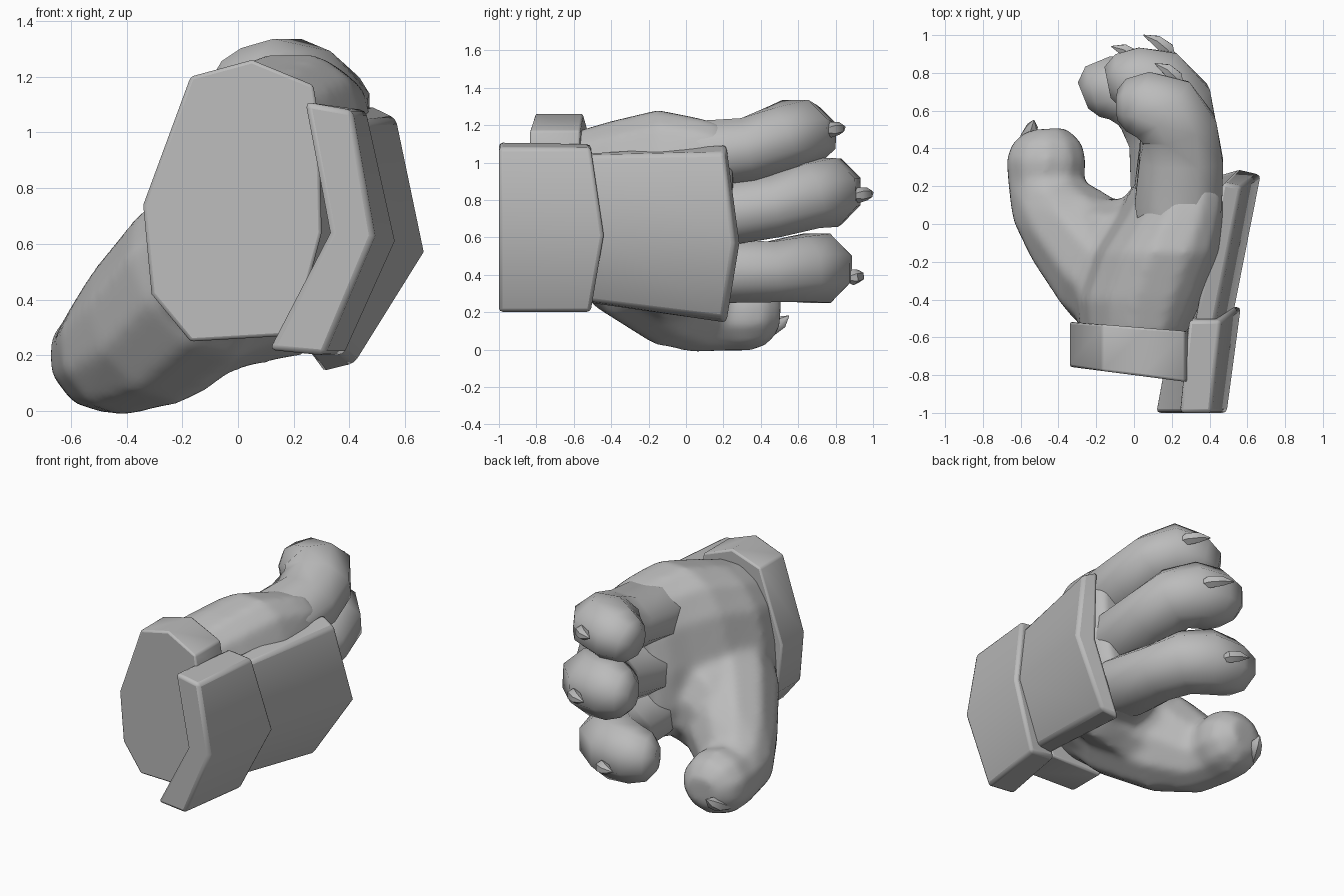
import bpy, bmesh, math
from mathutils import Vector

old = bpy.data.objects.get("Cube")
if old:
    bpy.data.objects.remove(old)

grey = bpy.data.materials.new("plain grey")
grey.use_nodes = True
COLOUR = (0.5, 0.5, 0.5, 1)
grey.diffuse_color = COLOUR
grey.node_tree.nodes["Principled BSDF"].inputs["Base Color"].default_value = COLOUR


def loft(name, rings, angle, bevel=0, caps=None):
    """Skin a row of equal point rings into a closed solid."""
    bm = bmesh.new()
    rows = [[bm.verts.new(p) for p in ring] for ring in rings]
    for a, b in zip(rows, rows[1:]):
        for i in range(len(a)):
            j = (i + 1) % len(a)
            bm.faces.new((a[i], a[j], b[j], b[i]))
    for row in (rows[0], rows[-1]):
        for cap in caps or [range(len(row))]:
            bm.faces.new([row[i] for i in cap])
    bmesh.ops.recalc_face_normals(bm, faces=bm.faces)
    mesh = bpy.data.meshes.new(name)
    bm.to_mesh(mesh)
    bm.free()
    mesh.materials.append(grey)
    ob = bpy.data.objects.new(name, mesh)
    bpy.context.collection.objects.link(ob)
    if bevel:
        mod = ob.modifiers.new("soft edges", 'BEVEL')
        mod.width, mod.segments = bevel, 2
        mod.angle_limit = math.radians(50)
    bpy.ops.object.select_all(action='DESELECT')
    ob.select_set(True)
    bpy.context.view_layer.objects.active = ob
    bpy.ops.object.shade_smooth_by_angle(angle=math.radians(angle))
    return ob


def tube(name, path, sides=8, angle=60):
    """Tube through (x, y, z, side radius, height radius) stations."""
    pts = [Vector(p[:3]) for p in path]
    rings = []
    for i, p in enumerate(path):
        t = (pts[min(i + 1, len(pts) - 1)] - pts[max(i - 1, 0)]).normalized()
        side = t.cross(Vector((0, 0, 1))).normalized()
        up = side.cross(t)
        ring = []
        for k in range(sides):
            a = math.tau * (k + 0.5) / sides
            ring.append(pts[i] + side * p[3] * math.cos(a) + up * p[4] * math.sin(a))
        rings.append(ring)
    return loft(name, rings, angle)


def soft(v):
    """Square off a sine wave a little."""
    return math.copysign(abs(v) ** .8, v)


# Palm: broad upright slab, leaning outward at the top
sections = []
for y, cx, cz, rx, rz in [(-.6, -.01, .74, .27, .43), (-.4, .03, .74, .33, .49),
                          (-.15, .12, .765, .33, .525), (.05, .2, .75, .28, .5),
                          (.17, .23, .74, .25, .48), (.25, .24, .73, .19, .42)]:
    ring = []
    for k in range(14):
        c, s = math.cos(math.tau * k / 14), math.sin(math.tau * k / 14)
        ring.append((cx + rx * soft(c) + .07 * s, y, cz + rz * soft(s)))
    sections.append(ring)
palm = loft("palm", sections, 60)

# Thumb with its fleshy base, and the web towards the palm
thumb = tube("thumb", [(.04, -.48, .66, .26, .29), (-.13, -.27, .47, .31, .34),
                       (-.31, -.05, .3, .28, .31), (-.445, .11, .21, .225, .24),
                       (-.465, .23, .195, .21, .205), (-.465, .34, .2, .22, .21),
                       (-.46, .43, .195, .19, .18), (-.465, .5, .19, .11, .1)], sides=10)
web = tube("thumb_web", [(.28, -.12, .56, .26, .32), (.12, -.12, .53, .25, .35),
                         (-.08, -.11, .45, .25, .32), (-.25, -.08, .35, .23, .27),
                         (-.4, -.04, .28, .2, .2)], sides=10)

# Merge palm, web and thumb into one smooth body
for part in (palm, thumb, web):
    part.select_set(True)
bpy.context.view_layer.objects.active = palm
bpy.ops.object.join()
palm.name = "palm_and_thumb"
fuse = palm.modifiers.new("fuse", 'REMESH')
fuse.mode, fuse.voxel_size, fuse.use_smooth_shade = 'VOXEL', .025, True
relax = palm.modifiers.new("relax", 'SMOOTH')
relax.factor, relax.iterations = .5, 8

# Three curled fingers
tube("upper_finger", [(.22, -.25, 1.0, .16, .14), (.235, .1, 1.045, .25, .195),
                      (.25, .33, 1.07, .24, .185), (.235, .5, 1.13, .22, .185),
                      (.17, .59, 1.165, .22, .185), (.06, .63, 1.14, .19, .18),
                      (-.03, .63, 1.12, .15, .15), (-.08, .63, 1.11, .09, .09)])
tube("middle_finger", [(.22, -.15, .72, .15, .14), (.23, .2, .725, .245, .185),
                       (.24, .47, .765, .22, .18), (.21, .64, .82, .22, .19),
                       (.12, .73, .84, .22, .2), (0, .76, .845, .19, .19),
                       (-.09, .76, .845, .15, .15), (-.14, .75, .845, .09, .09)])
tube("lower_finger", [(.2, -.15, .45, .15, .13), (.2, .2, .42, .235, .185),
                      (.165, .45, .415, .21, .175), (.105, .61, .43, .22, .19),
                      (0, .7, .435, .21, .2), (-.13, .72, .435, .18, .18),
                      (-.22, .7, .435, .15, .15), (-.27, .68, .435, .08, .08)])

# Claws: short curved spikes from base to tip
for name, base, tip in [("upper_claw", (.25, .72, 1.17), (.11, .85, 1.19)),
                        ("middle_claw", (.21, .87, .82), (.05, 1.0, .84)),
                        ("lower_claw", (.02, .85, .38), (-.12, .94, .4)),
                        ("thumb_claw", (-.6, .4, .09), (-.53, .55, .18))]:
    b, t = Vector(base), Vector(tip)
    stations = []
    for f, r, lift in [(0, .015, 0), (.3, .042, .015), (.65, .034, .015), (1, .003, 0)]:
        p = b.lerp(t, f) + Vector((lift, lift, 0))
        stations.append((*p, r, r))
    tube(name, stations, sides=6, angle=50)

# Wrist cuff: ten-sided band with a slanted front
outline = [(-.17, 1.2), (.05, 1.26), (.27, 1.17), (.29, 1.05), (.3, .64),
           (.25, .45), (.17, .27), (-.17, .25), (-.31, .42), (-.34, .74)]
loft("wrist_cuff", [[(x, -.8 - .13 * x, z) for x, z in outline],
                    [(x, -.545 - .08 * x, z) for x, z in outline]], 60, .012)


# Armour plates: folded slabs, given by end sections of (x, y, z)
def plate(name, front, back):
    loft(name, [front, back], 50, .02, caps=[(0, 1, 4, 5), (1, 2, 3, 4)])


plate("wrist_guard",
      [(.41, -1, 1.08), (.49, -1, .63), (.31, -1, .2),
       (.11, -1, .22), (.33, -1, .64), (.24, -1, 1.11)],
      [(.46, -.51, 1.08), (.565, -.44, .61), (.38, -.51, .2),
       (.2, -.51, .22), (.37, -.44, .63), (.29, -.51, 1.1)])
plate("hand_guard",
      [(.43, -.52, 1.04), (.52, -.5, .62), (.33, -.52, .26),
       (.22, -.52, .25), (.39, -.5, .62), (.32, -.52, 1.05)],
      [(.57, .2, 1.05), (.67, .26, .57), (.42, .2, .17),
       (.3, .22, .14), (.54, .29, .57), (.47, .22, 1.1)])
